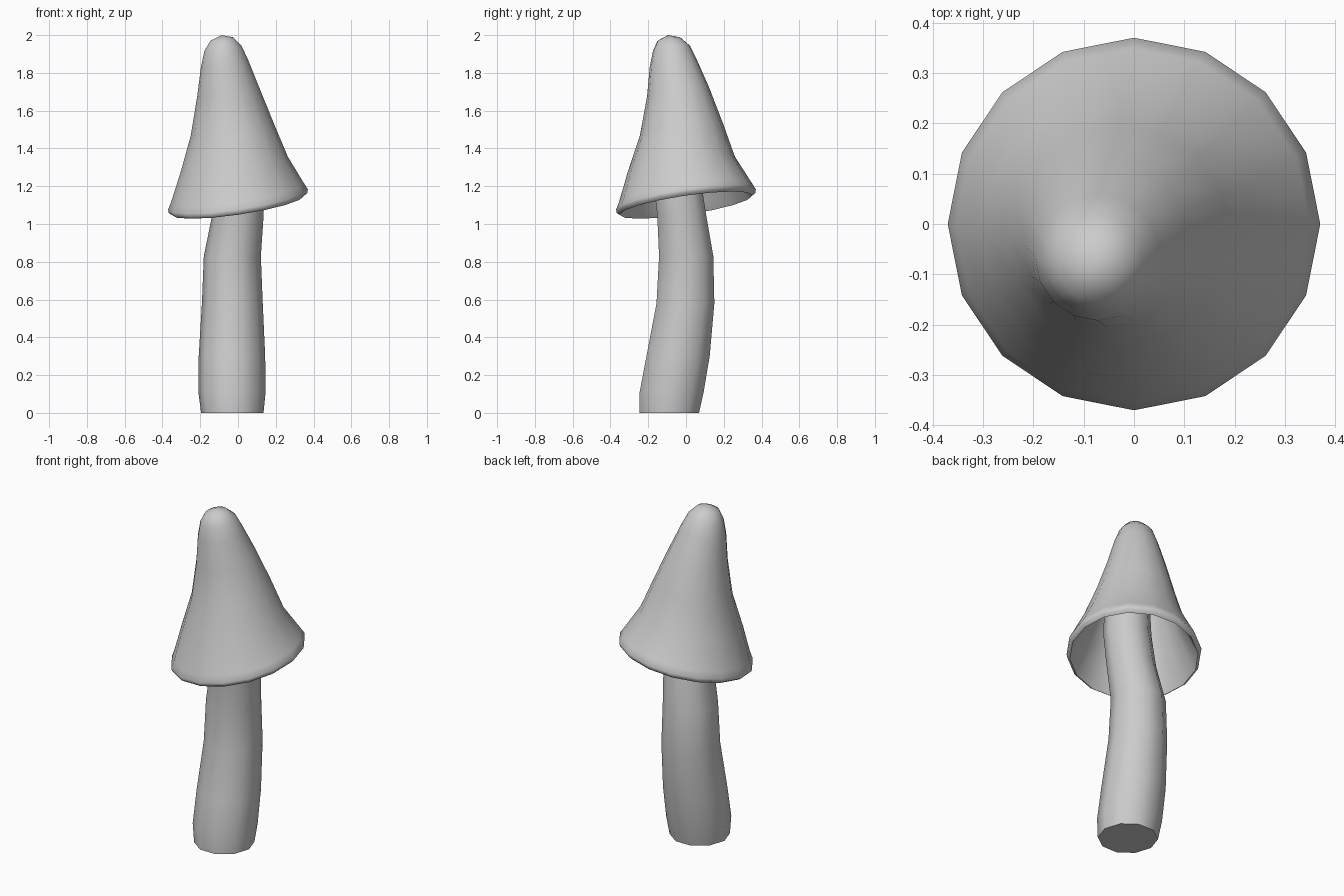
import bpy, bmesh, math

if "Cube" in bpy.data.objects:
    bpy.data.objects.remove(bpy.data.objects["Cube"])

TILT = 0.145  # slope of the cap rings along both x and y


def loft(name, rings, sides, tilt=0.0, phase=0.0, start_cap=False, end_cap=False, tip=None, tip_start=None):
    """Skin a row of (z, centre x, centre y, radius) rings into a tube."""
    bm = bmesh.new()
    loops = []
    for z, cx, cy, r in rings:
        loop = []
        for i in range(sides):
            a = 2 * math.pi * i / sides + phase
            dx, dy = r * math.cos(a), r * math.sin(a)
            loop.append(bm.verts.new((cx + dx, cy + dy, z + tilt * (dx + dy))))
        loops.append(loop)
    for a, b in zip(loops, loops[1:]):
        for i in range(sides):
            j = (i + 1) % sides
            bm.faces.new((a[i], a[j], b[j], b[i]))
    for point, loop in ((tip_start, loops[0]), (tip, loops[-1])):
        if point:
            v = bm.verts.new(point)
            for i in range(sides):
                bm.faces.new((loop[i], loop[(i + 1) % sides], v))
    if start_cap:
        bm.faces.new(loops[0])
    if end_cap:
        bm.faces.new(loops[-1])
    bmesh.ops.recalc_face_normals(bm, faces=bm.faces)
    mesh = bpy.data.meshes.new(name)
    bm.to_mesh(mesh)
    bm.free()
    ob = bpy.data.objects.new(name, mesh)
    bpy.context.collection.objects.link(ob)
    bpy.ops.object.select_all(action='DESELECT')
    ob.select_set(True)
    bpy.context.view_layer.objects.active = ob
    bpy.ops.object.shade_smooth_by_angle(angle=math.radians(50))
    return ob


# Bent stem, rising into the hollow cap
stem = [
    (0.00, -0.03, -0.088, 0.165),
    (0.11, -0.032, -0.076, 0.178),
    (0.30, -0.032, -0.042, 0.176),
    (0.58, -0.03, -0.003, 0.161),
    (0.83, -0.03, 0.001, 0.151),
    (1.05, 0.00, -0.023, 0.136),
    (1.25, 0.005, -0.05, 0.132),
    (1.45, -0.01, -0.07, 0.125),
]
loft("stem", stem, 10, start_cap=True, end_cap=True)

# Outer skin of the cap, from the rolled rim to the blunt tip
outer = [
    (1.10, 0.0, 0.0, 0.352),
    (1.112, 0.0, 0.0, 0.367),
    (1.13, 0.0, 0.0, 0.370),
    (1.165, -0.003, -0.003, 0.352),
    (1.315, -0.02, -0.025, 0.284),
    (1.50, -0.03, -0.024, 0.220),
    (1.70, -0.052, -0.042, 0.164),
    (1.85, -0.071, -0.067, 0.125),
    (1.93, -0.08, -0.077, 0.098),
    (1.977, -0.085, -0.09, 0.062),
]
# Inner skin follows the outer one a little further in
inner = [(z - 0.015, x, y, r - 0.025) for z, x, y, r in reversed(outer[4:9])]
inner.append((1.13, 0.0, 0.0, 0.335))
loft("cap", inner + outer, 16, tilt=TILT,
     tip=(-0.085, -0.095, 2.0), tip_start=(-0.085, -0.09, 1.96))
